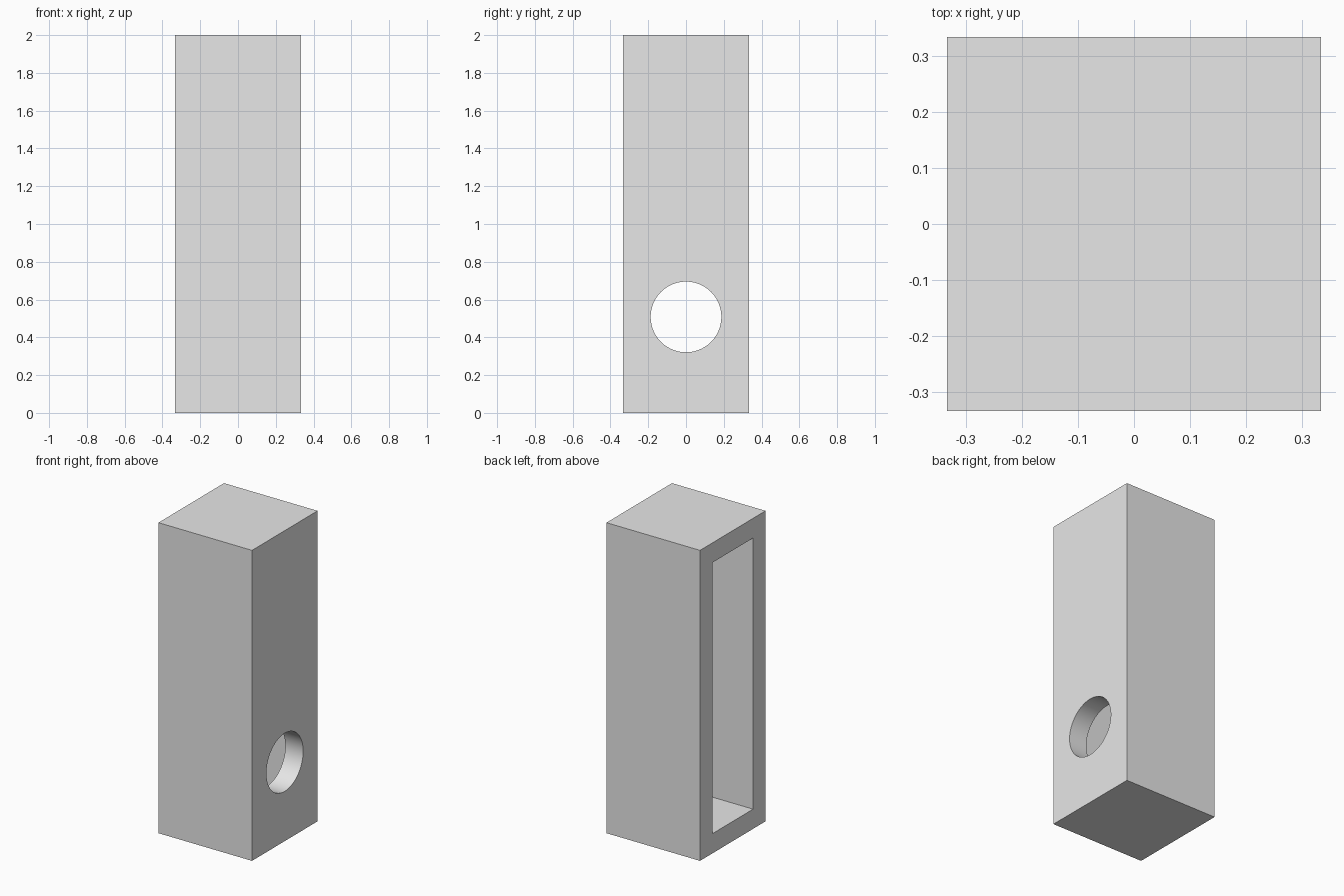
import bpy
import math

default_cube = bpy.data.objects.get("Cube")
if default_cube:
    bpy.data.objects.remove(default_cube, do_unlink=True)

HEIGHT = 2.0
HALF = 1 / 3          # half of the square footprint
WALL = 0.127
HOLE_RADIUS = 0.187
HOLE_Z = 0.508

# Material
grey = bpy.data.materials.new("light_grey")
grey.use_nodes = True
colour = (0.8, 0.8, 0.8, 1)
grey.diffuse_color = colour
grey.node_tree.nodes["Principled BSDF"].inputs["Base Color"].default_value = colour


def box(name, low, high):
    centre = [(a + b) / 2 for a, b in zip(low, high)]
    bpy.ops.mesh.primitive_cube_add(size=1, location=centre)
    obj = bpy.context.object
    obj.name = name
    obj.scale = [b - a for a, b in zip(low, high)]
    bpy.ops.object.transform_apply(location=True, rotation=True, scale=True)
    obj.data.materials.append(grey)
    return obj


def cut(target, cutter):
    mod = target.modifiers.new("cut", "BOOLEAN")
    mod.operation = "DIFFERENCE"
    mod.solver = "EXACT"
    mod.object = cutter
    bpy.context.view_layer.objects.active = target
    bpy.ops.object.modifier_apply(modifier=mod.name)
    bpy.data.objects.remove(cutter, do_unlink=True)


# Tall square housing
housing = box("housing", (-HALF, -HALF, 0), (HALF, HALF, HEIGHT))

# Rectangular cavity, open on the -x side
inner = HALF - WALL
cavity = box("cavity_cutter", (-HALF - 0.1, -inner, WALL), (inner, inner, HEIGHT - WALL))
cut(housing, cavity)

# Round hole through the +x wall
bpy.ops.mesh.primitive_cylinder_add(vertices=96, radius=HOLE_RADIUS, depth=WALL * 2,
                                    location=(HALF - WALL / 2, 0, HOLE_Z),
                                    rotation=(0, math.pi / 2, 0))
hole = bpy.context.object
hole.name = "hole_cutter"
hole.data.materials.append(grey)
cut(housing, hole)

# Smooth the round hole, keep the corners sharp
bpy.ops.object.select_all(action="DESELECT")
housing.select_set(True)
bpy.context.view_layer.objects.active = housing
bpy.ops.object.shade_smooth_by_angle(angle=math.radians(30))
